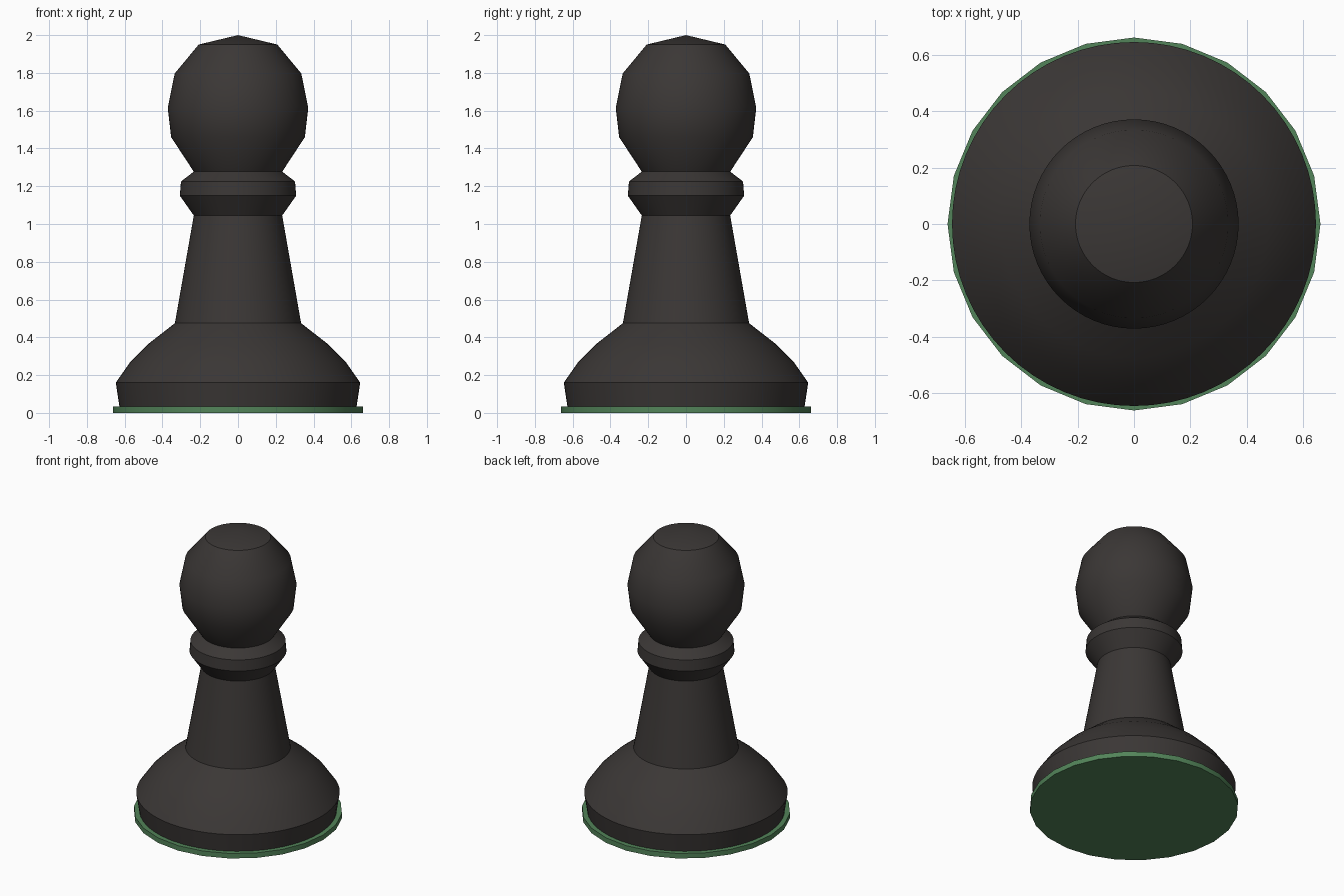
import bpy, bmesh, math

if "Cube" in bpy.data.objects:
    bpy.data.objects.remove(bpy.data.objects["Cube"])

def lathe(name, profile, sides, color):
    """Revolve an (r, z) profile around the z axis; r = 0 becomes a pole."""
    bm = bmesh.new()
    rings = []
    for r, z in profile:
        n = sides if r > 0 else 1
        rings.append([bm.verts.new((r * math.cos(2 * math.pi * i / sides),
                                    r * math.sin(2 * math.pi * i / sides), z))
                      for i in range(n)])
    for a, b in zip(rings, rings[1:]):
        for i in range(sides):
            j = (i + 1) % sides
            if len(a) == 1:
                bm.faces.new((a[0], b[j], b[i]))
            elif len(b) == 1:
                bm.faces.new((a[i], a[j], b[0]))
            else:
                bm.faces.new((a[i], a[j], b[j], b[i]))
    bmesh.ops.recalc_face_normals(bm, faces=bm.faces)
    mesh = bpy.data.meshes.new(name)
    bm.to_mesh(mesh)
    bm.free()
    obj = bpy.data.objects.new(name, mesh)
    bpy.context.collection.objects.link(obj)
    mat = bpy.data.materials.new(name + "_color")
    mat.diffuse_color = color
    mat.use_nodes = True
    mat.node_tree.nodes["Principled BSDF"].inputs["Base Color"].default_value = mat.diffuse_color
    mesh.materials.append(mat)
    bpy.ops.object.select_all(action='DESELECT')
    obj.select_set(True)
    bpy.context.view_layer.objects.active = obj
    bpy.ops.object.shade_smooth_by_angle(angle=math.radians(30))
    return obj

# Turned body: foot, sloped base, stem, collar and ball head
lathe("pawn_body", [
    (0, 0.002), (0.623, 0.002), (0.647, 0.16), (0.57, 0.27), (0.475, 0.365),
    (0.334, 0.475), (0.234, 1.045), (0.308, 1.15), (0.302, 1.225),
    (0.234, 1.277), (0.354, 1.46), (0.372, 1.615), (0.335, 1.797),
    (0.208, 1.95), (0, 2.0)], 64, (0.043, 0.038, 0.036, 1))

# Felt pad under the base, coarser than the body
lathe("felt_pad", [(0, 0), (0.663, 0), (0.663, 0.035), (0, 0.035)],
      24, (0.085, 0.23, 0.1, 1))
